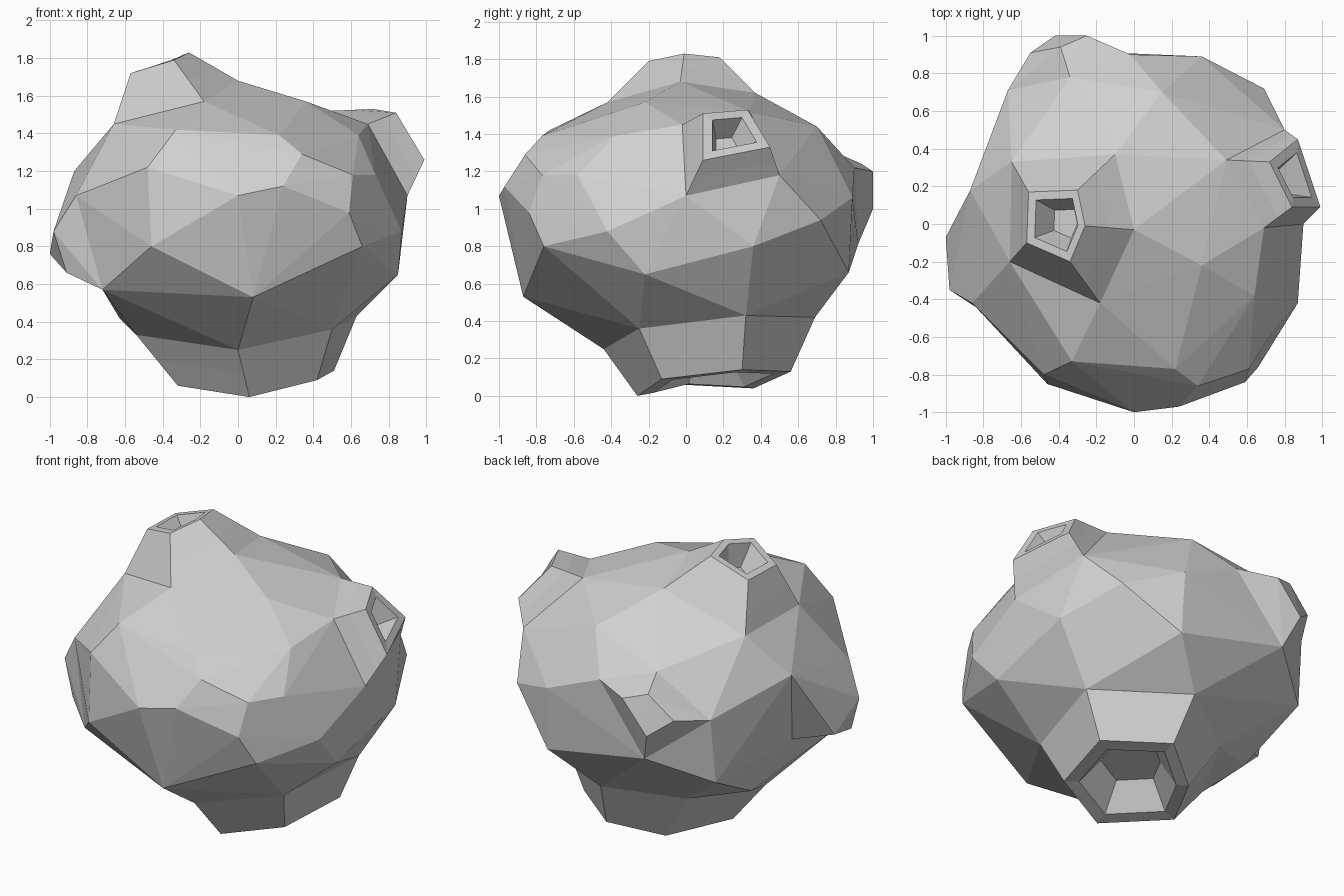
import bpy
import bmesh
from mathutils import Vector

default_cube = bpy.data.objects.get("Cube")
if default_cube:
    bpy.data.objects.remove(default_cube, do_unlink=True)

# One matte grey stone colour
stone = bpy.data.materials.new("grey_stone")
stone.use_nodes = True
stone_colour = (0.63, 0.63, 0.63, 1.0)
stone.diffuse_color = stone_colour
stone_shader = stone.node_tree.nodes["Principled BSDF"]
stone_shader.inputs["Base Color"].default_value = stone_colour
stone_shader.inputs["Roughness"].default_value = 0.9


def make_object(name, bm):
    """Turn a bmesh into a flat shaded stone object."""
    mesh = bpy.data.meshes.new(name)
    bm.to_mesh(mesh)
    bm.free()
    mesh.materials.append(stone)
    for polygon in mesh.polygons:
        polygon.use_smooth = False
    obj = bpy.data.objects.new(name, mesh)
    bpy.context.scene.collection.objects.link(obj)


def make_shell(name, *groups):
    """Faceted convex rock around groups of corners."""
    bm = bmesh.new()
    for group in groups:
        for corner in group:
            bm.verts.new(corner)
    hull = bmesh.ops.convex_hull(bm, input=bm.verts[:])
    leftover = {item for item in hull["geom_interior"] + hull["geom_unused"]
                if isinstance(item, bmesh.types.BMVert)}
    bmesh.ops.delete(bm, geom=list(leftover), context="VERTS")
    bmesh.ops.recalc_face_normals(bm, faces=bm.faces[:])
    make_object(name, bm)


def ring_centre(ring):
    return sum(ring, Vector()) / len(ring)


def scaled_ring(ring, factor, offset):
    """Scale a ring about its centre and shift it."""
    centre = ring_centre(ring)
    return [centre + (point - centre) * factor + offset for point in ring]


def outward_normal(ring, root):
    """Average ring normal, pointing away from the root ring."""
    centre = ring_centre(ring)
    normal = Vector()
    for here, after in zip(ring, ring[1:] + ring[:1]):
        normal += (here - centre).cross(after - centre)
    normal.normalize()
    if normal.dot(centre - ring_centre(root)) < 0:
        normal.negate()
    return normal


def make_vent(name, root, rim, depth, lip, floor):
    """Hollow crater: flared root, collar, rim, inner lip and sunken floor."""
    root = [Vector(point) for point in root]
    rim = [Vector(point) for point in rim]
    inward = -outward_normal(rim, root)
    rings = [
        root,
        [low.lerp(high, .5) for low, high in zip(root, rim)],
        rim,
        scaled_ring(rim, lip, Vector()),
        scaled_ring(rim, floor, inward * depth),
    ]
    bm = bmesh.new()
    loops = [[bm.verts.new(point) for point in ring] for ring in rings]
    for lower, upper in zip(loops, loops[1:]):
        for i in range(len(lower)):
            j = (i + 1) % len(lower)
            bm.faces.new((lower[i], lower[j], upper[j], upper[i]))
    bm.faces.new(loops[-1])
    # Temporary cap closes the shape while the normals are settled
    cap = bm.faces.new(loops[0])
    bmesh.ops.recalc_face_normals(bm, faces=bm.faces[:])
    bmesh.ops.delete(bm, geom=[cap], context="FACES_ONLY")
    make_object(name, bm)


# Where each vent and bump grows out of the body
top_root = [(-.65, .33, 1.45), (-.1, .37, 1.62), (0, -.03, 1.68),
            (-.18, -.42, 1.57), (-.66, -.2, 1.45)]
side_root = [(.69, -.02, 1.45), (.9, 0, 1.07), (.8, .5, 1.18), (.49, .34, 1.52)]
bottom_root = [(0, -.44, .25), (-.54, -.03, .33), (-.3, .42, .35),
               (.12, .69, .42), (.63, .32, .43), (.5, -.25, .36)]
right_root = [(-.86, -.42, 1.07), (-.87, .18, 1.2), (-.75, 0, .69), (-.72, -.52, .57)]
back_root = [(-.02, .9, 1.22), (-.35, .92, .81), (-.67, .71, 1.06), (-.34, .78, 1.31)]

# Remaining facet corners of the boulder, grouped by side
front_corners = [(0, -1, 1.07), (.24, -.97, 1.12), (.59, -.84, .98), (.34, -.86, 1.29),
                 (.61, -.77, 1.18), (.66, -.76, .8), (.08, -.87, .53), (-.46, -.85, .8),
                 (-.48, -.8, 1.22), (-.33, -.73, 1.42), (.22, -.77, 1.39)]
left_corners = [(.73, -.58, 1.18), (.64, -.38, 1.39), (.36, -.22, 1.57), (.85, -.22, .65),
                (.87, -.42, .88), (.86, .36, .8), (.69, .72, .94)]
back_corners = [(.15, .7, 1.44), (.36, .89, 1.06), (.37, .87, .66),
                (-.68, .67, .65), (-.63, .24, .42)]

# Boulder
make_shell("boulder_body", front_corners, left_corners, back_corners,
           top_root, side_root, bottom_root, right_root, back_root)

# Low bumps on the right and the back
make_shell("right_bump", right_root,
           [(-1, -.07, .76), (-.98, -.35, .88), (-.91, -.37, .66)])
make_shell("back_bump", back_root,
           [(-.25, 1, 1.2), (-.42, 1, 1), (-.55, .91, 1.1), (-.39, .94, 1.24)])

# Three hollow vents
make_vent("top_vent", top_root,
          [(-.56, .17, 1.72), (-.3, .18, 1.81), (-.26, -.01, 1.83),
           (-.34, -.2, 1.79), (-.57, -.1, 1.72)],
          depth=.14, lip=.74, floor=.4)
make_vent("side_vent", side_root,
          [(.84, .09, 1.51), (.99, .09, 1.26), (.87, .45, 1.33), (.72, .33, 1.53)],
          depth=.12, lip=.66, floor=.35)
make_vent("bottom_vent", bottom_root,
          [(.06, -.26, 0), (-.32, -.02, .06), (-.11, .36, .04),
           (.17, .56, .13), (.51, .3, .14), (.42, -.13, .09)],
          depth=.16, lip=.78, floor=.48)
